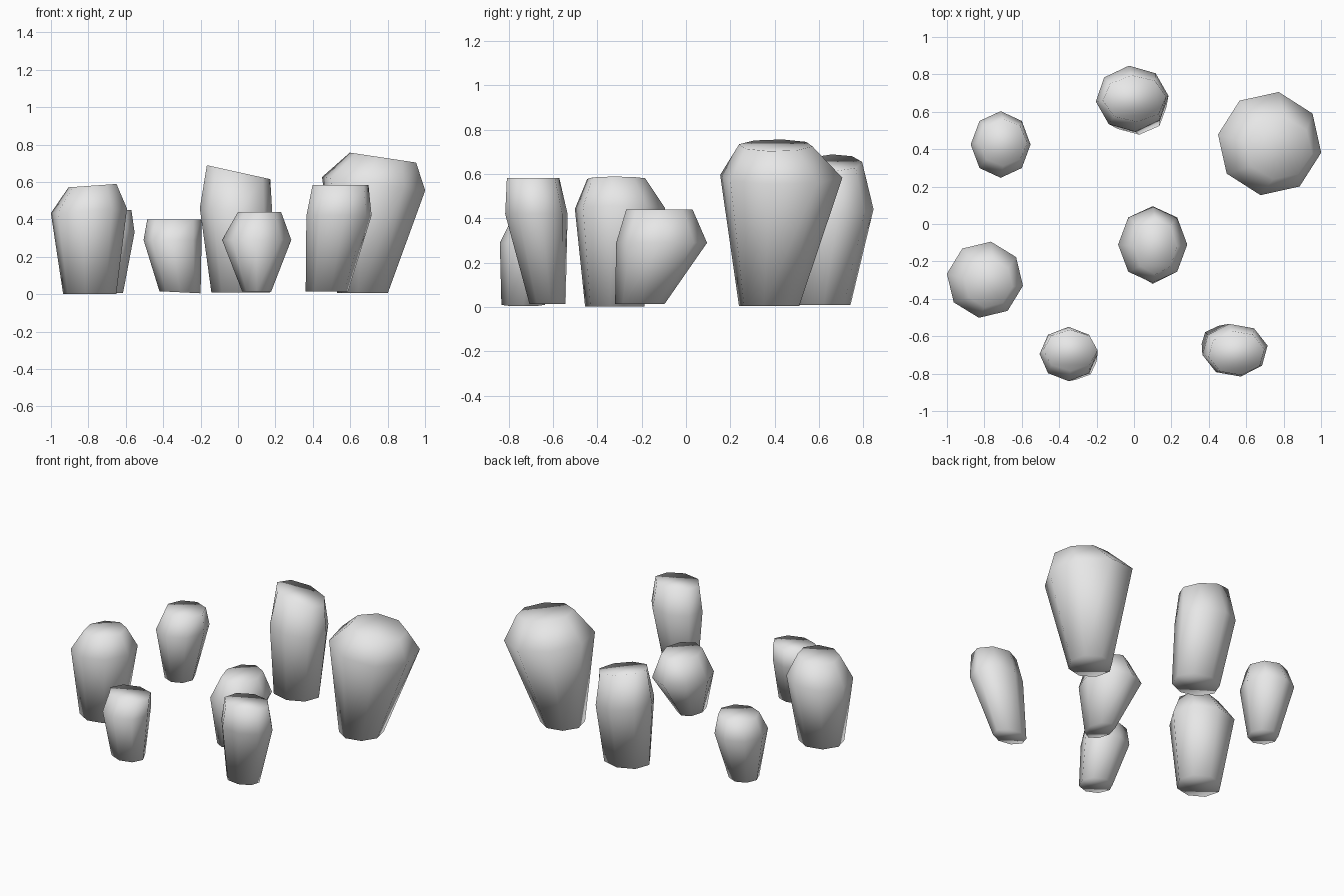
import bpy
import bmesh
from math import cos, sin, radians, tau

SIDES = 8

# Remove the default object
default_cube = bpy.data.objects.get("Cube")
if default_cube:
    bpy.data.objects.remove(default_cube, do_unlink=True)

# One plain grey for all the stones
grey = bpy.data.materials.new("stone_grey")
grey.use_nodes = True
grey_colour = (0.8, 0.8, 0.8, 1)
grey.diffuse_color = grey_colour
grey.node_tree.nodes["Principled BSDF"].inputs["Base Color"].default_value = grey_colour


def add_ring(bm, phase, centre_x, centre_y, radius_x, radius_y, height, slope=0):
    """Add one ring of corners; slope tilts the ring along x."""
    ring = []
    for side in range(SIDES):
        angle = phase + tau * side / SIDES
        offset_x = radius_x * cos(angle)
        offset_y = radius_y * sin(angle)
        ring.append(bm.verts.new((centre_x + offset_x,
                                  centre_y + offset_y,
                                  height + slope * offset_x)))
    return ring


def add_stone(name, turn, foot, shoulder, crown):
    """Loft a stone through its foot, widest shoulder and flat crown."""
    bm = bmesh.new()
    rings = [add_ring(bm, radians(turn), *section)
             for section in (foot, shoulder, crown)]
    for lower, upper in zip(rings, rings[1:]):
        for side in range(SIDES):
            following = (side + 1) % SIDES
            bm.faces.new((lower[side], lower[following],
                          upper[following], upper[side]))
    # Close both ends
    bm.faces.new(reversed(rings[0]))
    bm.faces.new(rings[-1])
    bmesh.ops.recalc_face_normals(bm, faces=bm.faces)
    for face in bm.faces:
        face.smooth = True

    mesh = bpy.data.meshes.new(name)
    bm.to_mesh(mesh)
    bm.free()
    mesh.materials.append(grey)
    stone = bpy.data.objects.new(name, mesh)
    bpy.context.collection.objects.link(stone)
    return stone


# Each section: centre x, centre y, radius x, radius y, height, slope
add_stone("large_left_stone", -10,
          foot=(.665, .375, .138, .138, .005),
          shoulder=(.725, .43, .28, .28, .59, -.13),
          crown=(.775, .405, .18, .168, .73, -.15))

add_stone("tall_back_stone", 5,
          foot=(.015, .61, .158, .133, .01),
          shoulder=(-.01, .67, .195, .177, .44, -.1),
          crown=(.003, .67, .17, .125, .652, -.22))

add_stone("back_right_stone", 0,
          foot=(-.71, .39, .095, .095, .005),
          shoulder=(-.713, .425, .16, .178, .33),
          crown=(-.7, .435, .13, .125, .45))

add_stone("front_right_stone", -9,
          foot=(-.793, -.322, .144, .135, .002),
          shoulder=(-.797, -.298, .206, .206, .445, .06),
          crown=(-.778, -.315, .13, .132, .58, .07))

add_stone("middle_stone", 0,
          foot=(.1, -.208, .078, .112, .015),
          shoulder=(.1, -.11, .185, .205, .29),
          crown=(.115, -.12, .115, .15, .44))

add_stone("small_front_stone", 0,
          foot=(-.31, -.735, .11, .098, .01, -.05),
          shoulder=(-.35, -.695, .155, .145, .29),
          crown=(-.34, -.675, .145, .11, .4))

add_stone("front_left_stone", 10,
          foot=(.475, -.625, .115, .083, .015),
          shoulder=(.54, -.675, .177, .143, .42),
          crown=(.548, -.69, .152, .12, .583))
